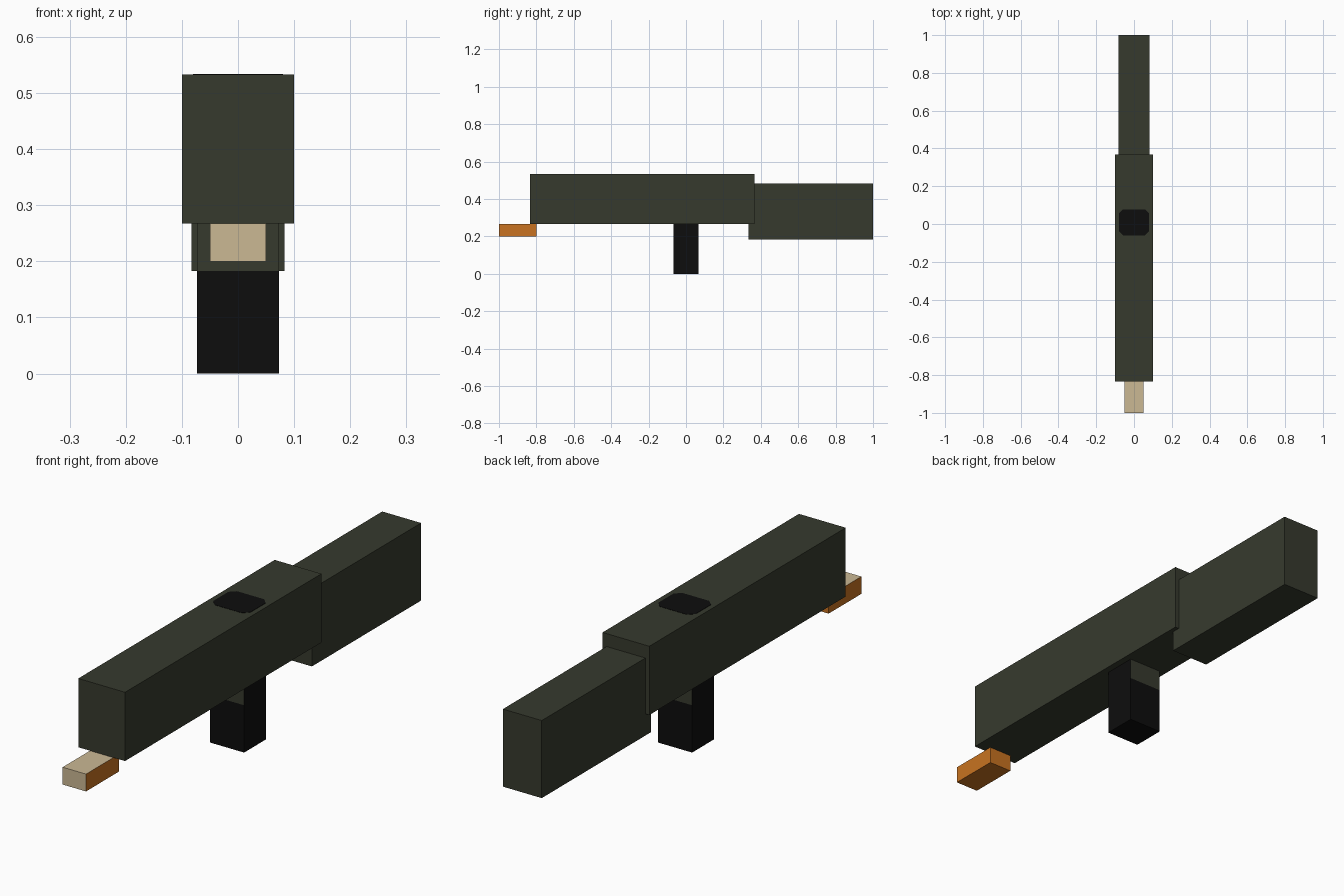
import bpy, bmesh
from mathutils import Vector

cube = bpy.data.objects.get("Cube")
if cube:
    bpy.data.objects.remove(cube, do_unlink=True)


def material(name, rgb):
    mat = bpy.data.materials.new(name)
    mat.use_nodes = True
    mat.diffuse_color = (*rgb, 1)
    mat.node_tree.nodes["Principled BSDF"].inputs["Base Color"].default_value = (*rgb, 1)
    return mat


green = material("olive green", (0.037, 0.042, 0.027))
black = material("black", (0.004, 0.004, 0.004))
tan = material("tan", (0.597, 0.479, 0.296))
orange = material("orange", (0.578, 0.171, 0.015))


def box(name, low, high, mats, rule=None, cut_z=None, corner=0):
    """Box between two corners; rule(face) picks the material of each face."""
    low, high = Vector(low), Vector(high)
    bm = bmesh.new()
    bmesh.ops.create_cube(bm, size=1)
    for v in bm.verts:
        v.co = (low + high) / 2 + v.co * (high - low)
    if corner:
        upright = [e for e in bm.edges if abs(e.verts[0].co.z - e.verts[1].co.z) > 1e-5]
        bmesh.ops.bevel(bm, geom=upright, offset=corner, segments=1, affect='EDGES')
    if cut_z:
        bmesh.ops.bisect_plane(bm, geom=bm.verts[:] + bm.edges[:] + bm.faces[:],
                               plane_co=(0, 0, cut_z), plane_no=(0, 0, 1))
    bm.normal_update()
    if rule:
        for f in bm.faces:
            f.material_index = rule(f)
    mesh = bpy.data.meshes.new(name)
    bm.to_mesh(mesh)
    bm.free()
    for m in mats:
        mesh.materials.append(m)
    obj = bpy.data.objects.new(name, mesh)
    bpy.context.collection.objects.link(obj)
    return obj


# Long main body and rear stock
box("body", (-0.1, -0.833, 0.267), (0.1, 0.367, 0.533), [green])
box("stock", (-0.083, 0.333, 0.183), (0.083, 1.0, 0.483), [green])

# Front tip: tan on the front and top, orange elsewhere
box("front_tip", (-0.05, -1.0, 0.2), (0.05, -0.8, 0.267), [orange, tan],
    rule=lambda f: int(f.normal.y < -0.5 or f.normal.z > 0.5))

# Grip: black, with a green band high on its front and back
box("grip", (-0.073, -0.067, 0), (0.073, 0.067, 0.27), [black, green], cut_z=0.183,
    rule=lambda f: int(abs(f.normal.y) > 0.5 and f.calc_center_median().z > 0.183))

# Dark patch with cut corners on top of the body
box("top_patch", (-0.08, -0.06, 0.531), (0.08, 0.077, 0.534), [black], corner=0.022)
